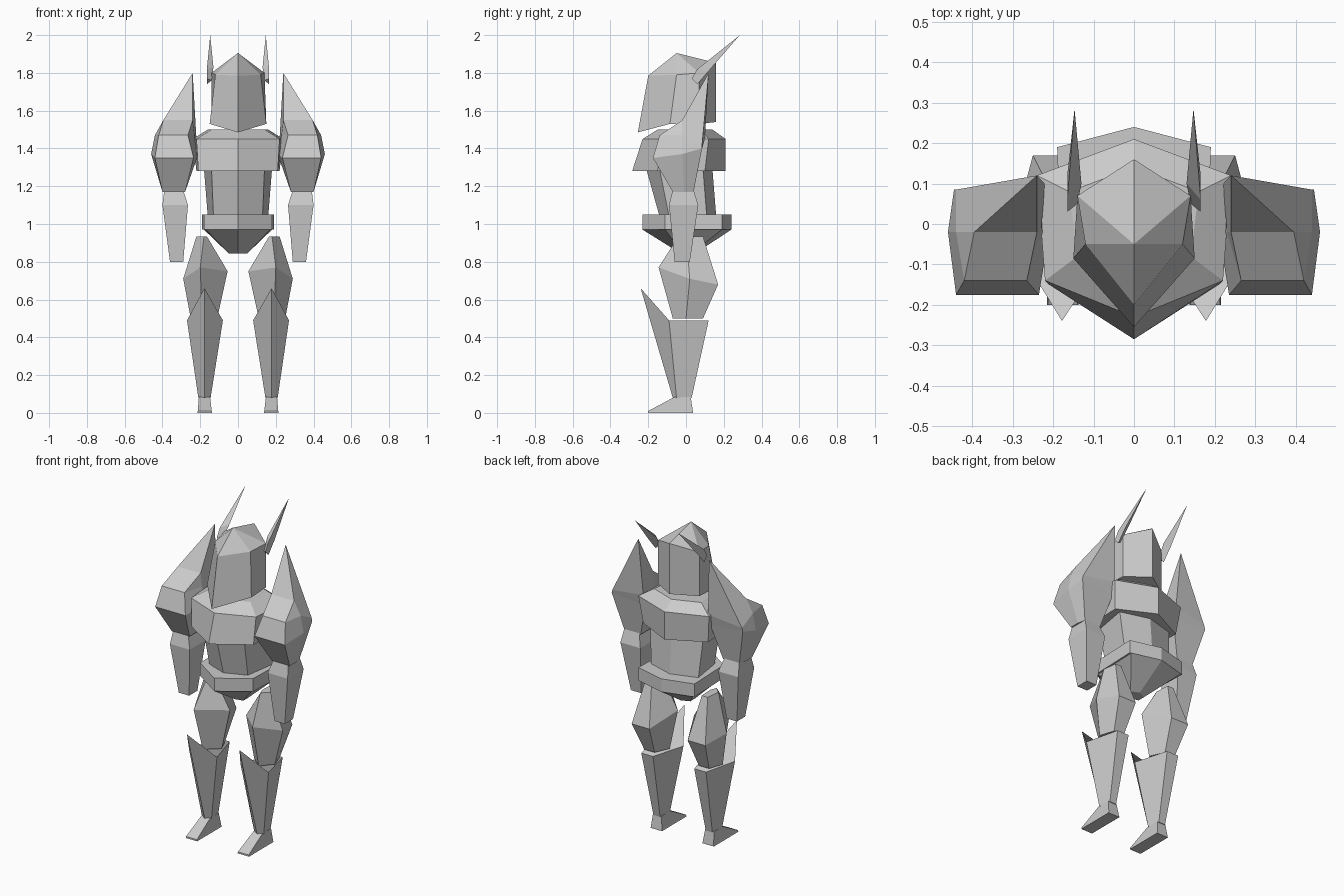
import bpy
import bmesh

cube = bpy.data.objects.get("Cube")
if cube:
    bpy.data.objects.remove(cube, do_unlink=True)

armour_grey = bpy.data.materials.new("armour_grey")
armour_grey.use_nodes = True
grey = (0.6, 0.6, 0.6, 1)
armour_grey.diffuse_color = grey
armour_grey.node_tree.nodes["Principled BSDF"].inputs["Base Color"].default_value = grey


def loft(name, rings, paired=False):
    """Bridge matching rings of points, cap both ends, optionally mirror to the other side."""
    bm = bmesh.new()
    loops = [[bm.verts.new(point) for point in ring] for ring in rings]
    for lower, upper in zip(loops, loops[1:]):
        for i in range(len(lower)):
            bm.faces.new((lower[i - 1], lower[i], upper[i], upper[i - 1]))
    bm.faces.new(loops[0])
    bm.faces.new(loops[-1])
    # Points shared within a ring merge into tips and ridges
    bmesh.ops.remove_doubles(bm, verts=bm.verts[:], dist=0.0005)
    bmesh.ops.recalc_face_normals(bm, faces=bm.faces[:])
    mesh = bpy.data.meshes.new(name)
    bm.to_mesh(mesh)
    bm.free()
    mesh.materials.append(armour_grey)
    part = bpy.data.objects.new(name, mesh)
    bpy.context.collection.objects.link(part)
    if paired:
        mirror = part.modifiers.new("other_side", "MIRROR")
        mirror.use_mirror_merge = False
    return part


def level(z, *points):
    """Horizontal ring from x, y pairs."""
    return [(x, y, z) for x, y in points]


def box_ring(z, inner, outer, front, back):
    """Horizontal rectangle, used for the limbs."""
    return level(z, (inner, front), (outer, front), (outer, back), (inner, back))


def symmetric(front, *sides, back):
    """Closed ring from a front point, one side's points and a back point."""
    other = [(-x, y, z) for x, y, z in reversed(sides)]
    return [front, *sides, back, *other]


def hexagon(z, front, back, front_side, back_side):
    """Body section with a pointed front and back."""
    return symmetric((0, front, z), (*front_side, z), (*back_side, z), back=(0, back, z))


# Torso, from the pelvis up to the collar
loft("pelvis", [
    hexagon(z=0.845, front=-0.03, back=0.05, front_side=(0.05, -0.02), back_side=(0.05, 0.03)),
    hexagon(z=0.97, front=-0.23, back=0.24, front_side=(0.17, -0.11), back_side=(0.18, 0.19)),
])
loft("belt", [
    hexagon(z=z, front=-0.23, back=0.24, front_side=(0.18, -0.11), back_side=(0.19, 0.19))
    for z in (0.97, 1.05)
])
loft("abdomen", [
    hexagon(z=1.04, front=-0.14, back=0.16, front_side=(0.13, -0.09), back_side=(0.16, 0.11)),
    hexagon(z=1.29, front=-0.21, back=0.14, front_side=(0.14, -0.14), back_side=(0.18, 0.09)),
])
loft("chest", [
    hexagon(z=1.28, front=-0.285, back=0.21, front_side=(0.21, -0.15), back_side=(0.22, 0.1)),
    hexagon(z=1.45, front=-0.23, back=0.21, front_side=(0.22, -0.14), back_side=(0.24, 0.12)),
    hexagon(z=1.5, front=-0.15, back=0.14, front_side=(0.14, -0.08), back_side=(0.16, 0.08)),
])

# Helmet with a pointed chin and a raised crown
crown = (0, -0.05, 1.905)
loft("helmet", [
    symmetric((0, -0.255, 1.485), (0.15, -0.085, 1.53), (0.14, 0.07, 1.53), back=(0, 0.16, 1.54)),
    symmetric((0, -0.2, 1.785), (0.12, -0.05, 1.79), (0.14, 0.07, 1.8), back=(0, 0.16, 1.85)),
    symmetric(crown, crown, crown, back=(0, 0.15, 1.855)),
])

# Horns swept up and back
horn_tip = (0.147, 0.285, 2)
loft("horns", [
    [(0.165, 0.03, 1.77), (0.165, 0.06, 1.74), (0.14, 0.05, 1.76)],
    [(0.165, 0.06, 1.82), (0.165, 0.12, 1.81), (0.13, 0.1, 1.83)],
    [horn_tip] * 3,
], paired=True)

# Shoulder guards rising to a spike beside the helmet
spike = (0.24, 0.12, 1.8)
ridge_outer = (0.395, -0.02, 1.55)
ridge_inner = (0.24, -0.02, 1.55)
loft("shoulder_guards", [
    level(1.17, (0.4, -0.07), (0.4, -0.01), (0.39, 0.04), (0.28, 0.04), (0.28, -0.01), (0.28, -0.07)),
    [(0.44, -0.175, 1.35), (0.46, -0.02, 1.37), (0.445, 0.085, 1.4),
     (0.22, 0.08, 1.38), (0.21, -0.02, 1.37), (0.235, -0.175, 1.35)],
    [(0.42, -0.14, 1.47), (0.44, -0.02, 1.47), (0.44, 0.085, 1.42),
     (0.22, 0.1, 1.45), (0.23, -0.02, 1.47), (0.265, -0.14, 1.47)],
    [ridge_outer, ridge_outer, spike, spike, ridge_inner, ridge_inner],
], paired=True)

# Forearms tapering to blunt ends
loft("forearms", [
    box_ring(z=0.8, inner=0.29, outer=0.36, front=-0.06, back=0.02),
    box_ring(z=1.1, inner=0.265, outer=0.4, front=-0.09, back=0.065),
    box_ring(z=1.18, inner=0.29, outer=0.39, front=-0.07, back=0.04),
], paired=True)

# Thighs, widest in the middle
loft("thighs", [
    level(0.5, (0.19, -0.07), (0.25, 0), (0.22, 0.09), (0.15, 0.09), (0.11, 0)),
    [(0.2, -0.145, 0.77), (0.29, 0.02, 0.71), (0.25, 0.17, 0.68),
     (0.13, 0.17, 0.68), (0.055, 0, 0.75)],
    level(0.935, (0.18, -0.04), (0.22, 0), (0.21, 0.09), (0.17, 0.09), (0.165, 0)),
], paired=True)

# Greaves with a pointed knee
loft("greaves", [
    level(0.08, (0.178, -0.07), (0.21, -0.05), (0.2, 0.03), (0.155, 0.03), (0.145, -0.05)),
    [(0.178, -0.24, 0.66), (0.27, -0.09, 0.49), (0.22, 0.12, 0.49),
     (0.14, 0.12, 0.49), (0.08, -0.09, 0.49)],
], paired=True)

# Feet sloping down to the toes
loft("feet", [
    box_ring(z=0, inner=0.137, outer=0.215, front=-0.2, back=0.037),
    box_ring(z=0.01, inner=0.139, outer=0.213, front=-0.2, back=0.036),
    box_ring(z=0.085, inner=0.148, outer=0.207, front=-0.06, back=0.025),
], paired=True)
